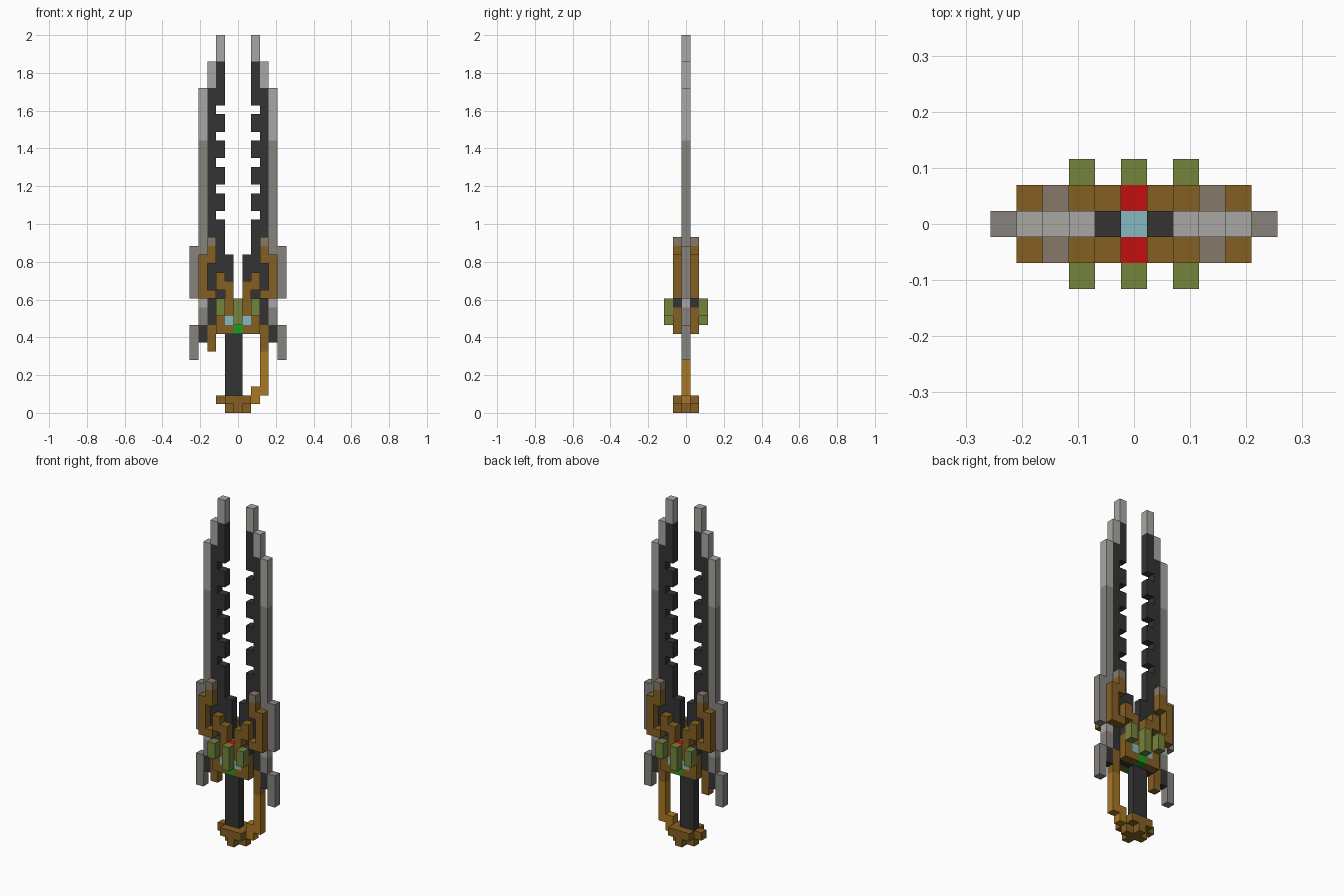
import bpy, bmesh

cube = bpy.data.objects.get("Cube")
if cube:
    bpy.data.objects.remove(cube)

U = 2 / 43  # one block


def linear(c):
    c /= 255
    return c / 12.92 if c <= 0.04045 else ((c + 0.055) / 1.055) ** 2.4


def material(name, *rgb):
    m = bpy.data.materials.new(name)
    col = [linear(c) for c in rgb] + [1]
    m.diffuse_color = col
    m.use_nodes = True
    bsdf = next(n for n in m.node_tree.nodes if n.type == 'BSDF_PRINCIPLED')
    bsdf.inputs["Base Color"].default_value = col
    bsdf.inputs["Roughness"].default_value = 0.8
    return m


LIGHT = material("light steel", 170, 167, 163)
STEEL = material("worn steel", 135, 132, 126)
TAUPE = material("taupe", 133, 121, 104)
DARK = material("charcoal", 52, 52, 52)
BROWN = material("bronze", 133, 96, 34)
GOLD = material("bright bronze", 168, 120, 36)
OLIVE = material("olive", 116, 131, 60)
RED = material("red", 196, 14, 16)
BLUE = material("pale blue", 130, 187, 192)
GREEN = material("green", 22, 160, 32)


def part(name, mat, boxes, mirror_x=True, layer=0):
    """Boxes are inclusive block ranges (x0, x1, z0, z1) at depth +/-layer."""
    bm = bmesh.new()
    for sx in ((1, -1) if mirror_x else (1,)):
        for sy in ((1, -1) if layer else (1,)):
            for x0, x1, z0, z1 in boxes:
                cx, cz = sx * (x0 + x1) / 2, (z0 + z1 + 1) / 2
                size = (x1 - x0 + 1, 1, z1 - z0 + 1)
                verts = bmesh.ops.create_cube(bm, size=1)["verts"]
                for v in verts:
                    v.co.x = (v.co.x * size[0] + cx) * U
                    v.co.y = (v.co.y + sy * layer) * U
                    v.co.z = (v.co.z * size[2] + cz) * U
    me = bpy.data.meshes.new(name)
    bm.to_mesh(me)
    bm.free()
    me.materials.append(mat)
    ob = bpy.data.objects.new(name, me)
    bpy.context.collection.objects.link(ob)
    return ob


# Twin blades: serrated inner core with a stepped steel edge
notches = [22, 25, 28, 31, 34]
starts = [9] + [n + 1 for n in notches]
ends = [n - 1 for n in notches] + [39]
part("blade_core", DARK, [(3, 3, 10, 36)] + [(2, 2, a, b) for a, b in zip(starts, ends)])
part("blade_root", DARK, [(1, 1, 9, 17)])
part("blade_edge_upper", LIGHT, [(4, 4, 31, 36), (3, 3, 37, 39), (2, 2, 40, 42), (4, 4, 12, 12)])
part("blade_edge_lower", STEEL, [(4, 4, 13, 30), (4, 4, 10, 11)])

# Outer wings of the guard
part("upper_wing", STEEL, [(5, 5, 13, 18)])
part("lower_wing", STEEL, [(5, 5, 6, 9)])
part("lower_wing_arm", DARK, [(4, 4, 8, 9)])

# Raised bronze scrollwork on both faces
part("guard_scroll", BROWN,
     [(4, 4, 13, 17), (3, 3, 17, 18), (3, 3, 13, 13), (2, 2, 14, 15), (1, 1, 11, 14)], layer=1)
part("guard_scroll_tip", TAUPE, [(3, 3, 19, 19)], layer=1)
part("guard_base", BROWN, [(2, 2, 9, 11), (1, 1, 9, 9)], layer=1)
part("guard_inset", DARK, [(2, 2, 12, 12)], layer=1)

# Gems and studs at the centre
part("side_gem", BLUE, [(1, 1, 10, 10)], layer=1)
part("centre_gem", BLUE, [(0, 0, 10, 12)], mirror_x=False)
part("red_gem", RED, [(0, 0, 10, 12)], mirror_x=False, layer=1)
part("green_gem_core", GREEN, [(0, 0, 9, 9)], mirror_x=False)
part("green_gem", GREEN, [(0, 0, 9, 9)], mirror_x=False, layer=1)
part("side_stud", OLIVE, [(2, 2, 11, 12)], layer=2)
part("centre_stud", OLIVE, [(0, 0, 10, 12)], mirror_x=False, layer=2)

# Grip, quillons and knuckle guard
part("grip", DARK, [(-1, 0, 2, 8)], mirror_x=False)
part("quillon", BROWN, [(3, 3, 7, 9)])
part("knuckle_guard", GOLD, [(3, 3, 2, 6), (2, 2, 1, 2)], mirror_x=False)

# Pommel
part("pommel", BROWN, [(-2, 1, 1, 1), (-1, 1, 0, 0)], mirror_x=False)
part("pommel_side", BROWN, [(-1, 1, 1, 1), (0, 0, 0, 0)], mirror_x=False, layer=1)
